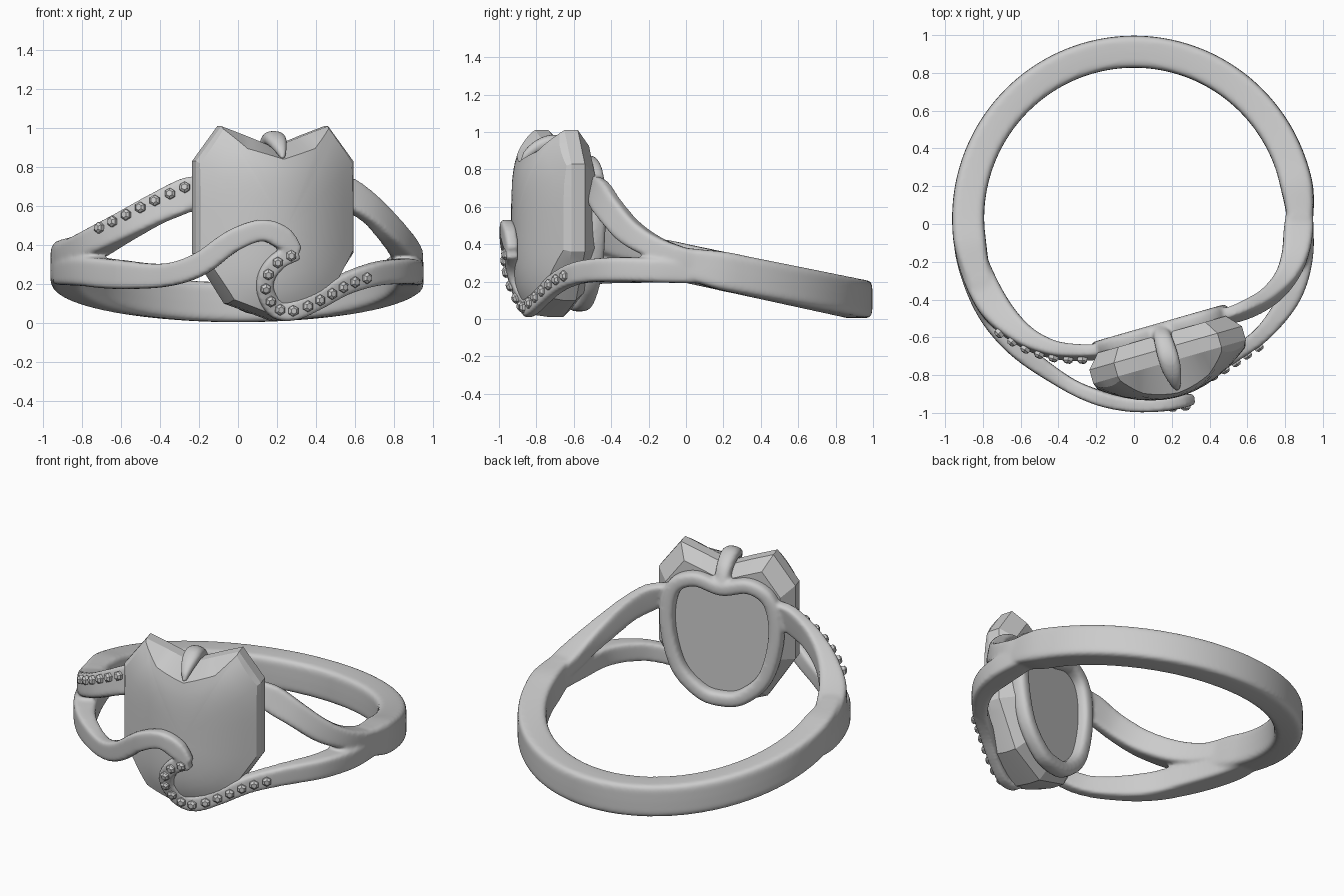
import bpy, bmesh, math
from mathutils import Vector as V, Matrix

if "Cube" in bpy.data.objects:
    bpy.data.objects.remove(bpy.data.objects["Cube"])

ANG = math.radians(16)
U = V((math.cos(ANG), math.sin(ANG), 0))      # setting: sideways axis
W = V((math.sin(ANG), -math.cos(ANG), 0))     # setting: outward axis
C = V((0.18, -0.70, 0))

def loc(u, w, v):
    return C + U * u + W * w + V((0, 0, v))

def make(name, verts, faces):
    me = bpy.data.meshes.new(name)
    me.from_pydata([tuple(p) for p in verts], [], faces)
    bm = bmesh.new()
    bm.from_mesh(me)
    bmesh.ops.recalc_face_normals(bm, faces=bm.faces)
    bm.to_mesh(me)
    bm.free()
    ob = bpy.data.objects.new(name, me)
    bpy.context.collection.objects.link(ob)
    return ob

def spline(pts, closed=False, n=8):
    """Catmull-Rom through points of any dimension."""
    k, out = len(pts), []
    get = lambda i: pts[i % k] if closed else pts[max(0, min(k - 1, i))]
    for i in range(k if closed else k - 1):
        quads = list(zip(get(i - 1), get(i), get(i + 1), get(i + 2)))
        for j in range(n):
            t = j / n
            out.append([0.5 * (2 * b + (c - a) * t + (2 * a - 5 * b + 4 * c - d) * t * t
                        + (3 * b - a - 3 * c + d) * t ** 3) for a, b, c, d in quads])
    if not closed:
        out.append(list(pts[-1]))
    return out

def sweep(name, pts, normal=None, closed=False, power=6, sides=24):
    """Rounded-box section along (x, y, z, height, thickness) points; returns object and frames."""
    path = spline(pts, closed)
    k, verts, faces, frames = len(path), [], [], []
    for i, q in enumerate(path):
        p = V(q[:3])
        a = path[(i - 1) % k] if closed else path[max(i - 1, 0)]
        b = path[(i + 1) % k] if closed else path[min(i + 1, k - 1)]
        T = (V(b[:3]) - V(a[:3])).normalized()
        N = normal or V((p.x, p.y, 0)).normalized()
        B = T.cross(N).normalized()
        N = B.cross(T)
        frames.append((p, N, q[4]))
        for s in range(sides):
            c, d = math.cos(2 * math.pi * s / sides), math.sin(2 * math.pi * s / sides)
            f = lambda x: math.copysign(abs(x) ** (2 / power), x)
            verts.append(p + N * f(c) * q[4] / 2 + B * f(d) * q[3] / 2)
    for i in range(k if closed else k - 1):
        r, r2 = i * sides, (i + 1) % k * sides
        for s in range(sides):
            e = (s + 1) % sides
            faces.append((r + s, r + e, r2 + e, r2 + s))
    if not closed:
        faces += [tuple(range(sides)), tuple(range((k - 1) * sides, k * sides))]
    return make(name, verts, faces), frames

# Band, sloping down toward the back, thinning where the shoulders take over
band_pts = []
for i in range(29):
    a = math.radians(-14 + 228 * i / 28)
    x, y = 0.878 * math.cos(a), 0.03 + 0.882 * math.sin(a)
    e = min(1, min(i, 28 - i) / 3)
    band_pts.append((x, y, 0.107 + 0.19 * (0.91 - y) / 0.91, 0.13 + 0.075 * e, 0.10 + 0.07 * e))
band, _ = sweep("ring_band", band_pts)

# Split shoulders rising to the setting
left_up, left_frames = sweep("left_shoulder", [
    (-.88, .06, .31, .10, .12), (-.865, -.16, .345, .11, .155), (-.75, -.42, .40, .14, .165),
    (-.59, -.585, .49, .15, .12), (-.42, -.665, .585, .16, .085), (-.25, -.68, .665, .17, .07),
    (-.15, -.665, .72, .08, .06)])
right_up, _ = sweep("right_shoulder", [
    (.88, .14, .295, .10, .12), (.872, -.02, .33, .11, .155), (.85, -.17, .385, .12, .14),
    (.79, -.3, .465, .14, .11), (.69, -.40, .575, .15, .085), (.56, -.465, .67, .16, .07),
    (.45, -.49, .73, .08, .06)])

# Wave crossing the front of the stone
wave_left, _ = sweep("wave_crest", [
    (-.88, .06, .26, .12, .12), (-.87, -.15, .26, .13, .155), (-.77, -.43, .265, .15, .155),
    (-.62, -.65, .25, .15, .11), (-.38, -.83, .245, .12, .08), (-.2, -.915, .30, .12, .08),
    (-.03, -.955, .42, .115, .075), (.12, -.957, .475, .11, .075), (.23, -.945, .435, .115, .07),
    (.305, -.93, .36, .06, .06)])
wave_right, wave_frames = sweep("wave_hook", [
    (.31, -.93, .358, .07, .06), (.215, -.935, .325, .09, .07), (.15, -.925, .25, .09, .07),
    (.14, -.895, .16, .09, .07), (.195, -.85, .075, .10, .07), (.29, -.83, .065, .10, .07),
    (.42, -.765, .125, .10, .07), (.55, -.68, .2, .11, .075), (.7, -.56, .25, .12, .09),
    (.83, -.37, .265, .13, .12), (.875, -.15, .26, .13, .15), (.88, .1, .25, .12, .12)])

# Fruit-shaped frame behind the stone, and its stem
half = [(.17, .83), (.30, .75), (.335, .53), (.27, .26), (.13, .115)]
ring = [(0, .795)] + half + [(0, .085)] + [(-u, v) for u, v in reversed(half)]
frame, _ = sweep("stone_frame", [(*loc(u, -.135, v), .09, .095) for u, v in ring],
                 normal=W, closed=True, power=3)
stem, _ = sweep("stem", [(*loc(u, w, v), h, t) for u, w, v, h, t in [
    (0, -.14, .80, .08, .09), (0, -.09, .90, .08, .10), (.0, 0, .945, .08, .11),
    (.0, .08, .93, .07, .10), (0, .15, .885, .05, .06), (0, .185, .84, .02, .02)]],
    normal=V((1, 0, 0)), power=2.4)

# Fuse the metal into one smooth casting
metal = [band, left_up, right_up, wave_left, wave_right, frame, stem]
bpy.ops.object.select_all(action='DESELECT')
for o in metal:
    o.select_set(True)
bpy.context.view_layer.objects.active = band
bpy.ops.object.join()
rm = band.modifiers.new("fuse", 'REMESH')
rm.mode, rm.voxel_size, rm.use_smooth_shade = 'VOXEL', 0.011, True
sm = band.modifiers.new("soften", 'SMOOTH')
sm.factor, sm.iterations = 0.5, 6

# Faceted stone with domed front
def mirrored(h):
    return h + [(-u, v) for u, v in reversed(h[1:-1])]

def densify(pts, n=5):
    return [(a[0] + (b[0] - a[0]) * j / n, a[1] + (b[1] - a[1]) * j / n)
            for a, b in zip(pts, pts[1:] + pts[:1]) for j in range(n)]

def dome(u, v):
    return .222 - .93 * u * u - .1 * abs((v - .5) / .5) ** 4

girdle = densify(mirrored([(0, .90), (-.15, .96), (-.285, 1.01), (-.42, .83), (-.42, .36), (-.25, .1), (0, .01)]))
face = densify(mirrored([(0, .84), (-.18, .895), (-.28, .995), (-.405, .82), (-.405, .37), (-.245, .12), (0, .025)]))
shrink = lambda pts, s: [(u * s, .48 + (v - .48) * s) for u, v in pts]
layers = [[loc(u, -.12, v) for u, v in shrink(girdle, .84)],
          [loc(u, -.045, v) for u, v in girdle], [loc(u, .03, v) for u, v in girdle]]
for s in (1, .85, .7, .55, .4, .25, .1):
    layers.append([loc(u, dome(u, v), v) for u, v in shrink(face, s)])
n = len(girdle)
verts = [p for l in layers for p in l]
faces = [(r * n + i, r * n + (i + 1) % n, (r + 1) * n + (i + 1) % n, (r + 1) * n + i)
         for r in range(len(layers) - 1) for i in range(n)]
faces += [tuple(range(n)), tuple(range(len(verts) - n, len(verts)))]
stone = make("center_stone", verts, faces)

# Rows of small hexagonal accent stones, evenly spaced between two fractions of the path
def accents(name, frames, start, end, count, lift=0.0):
    """start, end: x of first and last stone; the first match near each is used."""
    ds = [0]
    for a, b in zip(frames, frames[1:]):
        ds.append(ds[-1] + (b[0] - a[0]).length)
    hook = start > 0
    def dist(x, lo, hi):
        for i in range(lo, hi):
            a, b = frames[i][0].x, frames[i + 1][0].x
            if min(a, b) <= x <= max(a, b):
                return ds[i] + (ds[i + 1] - ds[i]) * (x - a) / (b - a)
    d0, d1 = dist(start, 0, len(ds) - 1), dist(end, len(ds) // 2 if hook else 0, len(ds) - 1)
    bm = bmesh.new()
    for k in range(count):
        d = d0 + (d1 - d0) * k / (count - 1)
        i = max(j for j in range(len(ds) - 1) if ds[j] <= d + 1e-6)
        f = (d - ds[i]) / (ds[i + 1] - ds[i])
        N, t = frames[i][1], frames[i][2]
        p = frames[i][0].lerp(frames[i + 1][0], f) + N * (t / 2) + V((0, 0, lift))
        rot = N.to_track_quat('Z', 'Y').to_matrix().to_4x4()
        for r1, r2, h, z in ((.029, .029, .03, -.005), (.029, .016, .012, .016)):
            bmesh.ops.create_cone(bm, cap_ends=True, segments=6, radius1=r1, radius2=r2, depth=h,
                                  matrix=Matrix.Translation(p) @ rot @ Matrix.Translation((0, 0, z)))
    ob = make(name, [], [])
    bm.to_mesh(ob.data)
    bm.free()

accents("wave_accents", wave_frames, .27, .635, 13)
accents("shoulder_accents", left_frames, -.66, -.27, 7, .035)

bpy.ops.object.select_all(action='DESELECT')
stone.select_set(True)
bpy.context.view_layer.objects.active = stone
bpy.ops.object.shade_smooth_by_angle(angle=math.radians(16))
